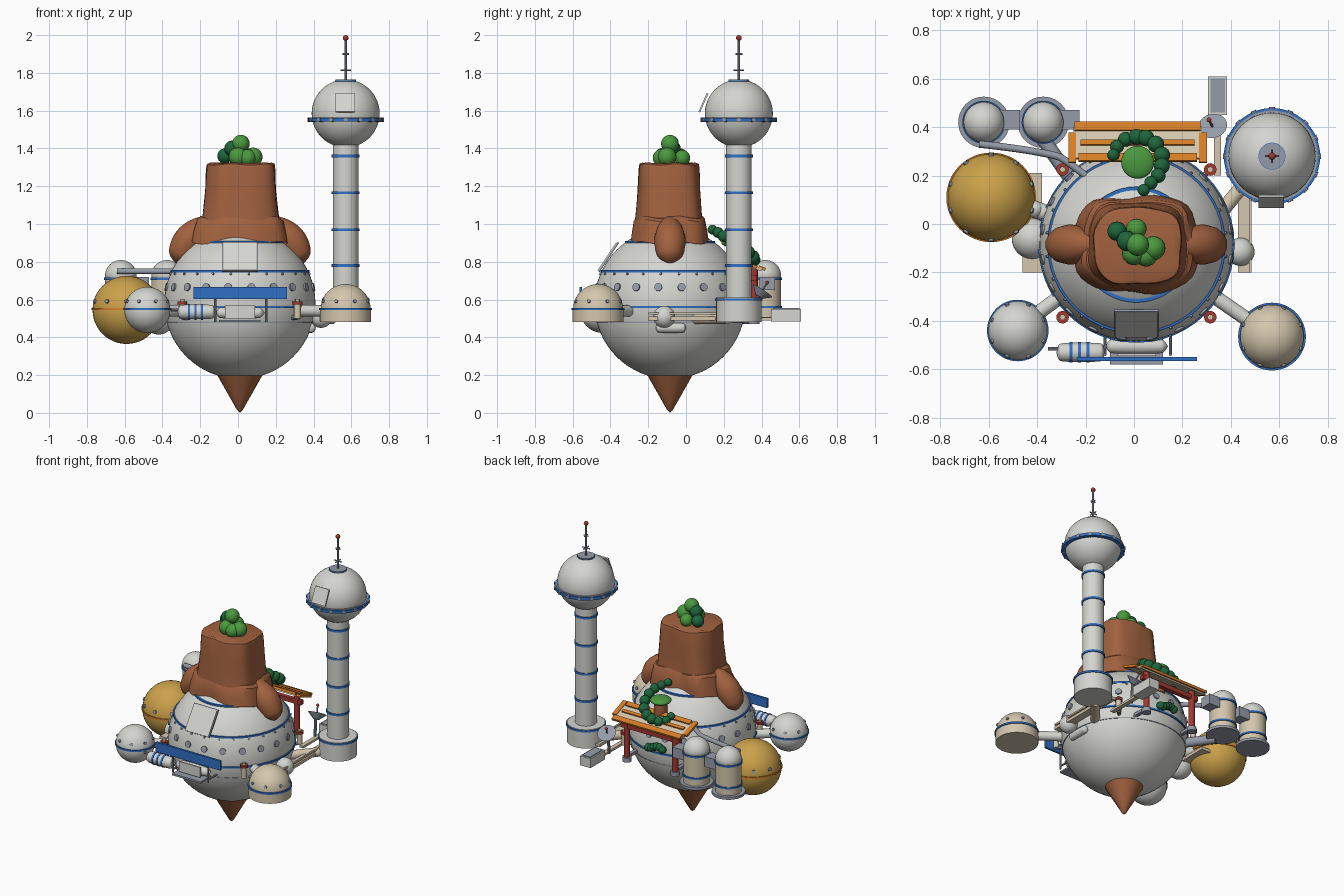
import bpy, bmesh, math
from mathutils import Vector, Matrix

old = bpy.data.objects.get("Cube")
if old:
    bpy.data.objects.remove(old, do_unlink=True)


def paint(name, r, g, b):
    m = bpy.data.materials.new(name)
    m.use_nodes = True
    m.diffuse_color = (r, g, b, 1)
    m.node_tree.nodes["Principled BSDF"].inputs["Base Color"].default_value = (r, g, b, 1)
    return m


WHITE = paint("white", .66, .66, .63)
CREAM = paint("cream", .66, .57, .42)
GOLD = paint("gold", .60, .36, .07)
BLUE = paint("blue", .03, .16, .56)
BROWN = paint("brown", .36, .12, .05)
ORANGE = paint("orange", .68, .21, .02)
RED = paint("red", .36, .04, .03)
LEAF = paint("leaf_green", .07, .32, .05)
DARK = paint("dark_green", .013, .13, .045)
GREY = paint("grey", .30, .33, .39)


# ---- helpers ----
def finish(name, bm, mat):
    me = bpy.data.meshes.new(name)
    bmesh.ops.recalc_face_normals(bm, faces=bm.faces)
    for f in bm.faces:
        f.smooth = True
    bm.to_mesh(me)
    bm.free()
    me.set_sharp_from_angle(angle=math.radians(35))
    me.materials.append(mat)
    ob = bpy.data.objects.new(name, me)
    bpy.context.collection.objects.link(ob)
    return ob


def ball(name, c, r, mat, scale=(1, 1, 1), seg=32):
    bm = bmesh.new()
    bmesh.ops.create_uvsphere(bm, u_segments=seg, v_segments=seg // 2, radius=r,
                              matrix=Matrix.Translation(c) @ Matrix.Diagonal((*scale, 1)))
    return finish(name, bm, mat)


def rod(name, a, b, r, mat, r2=None, seg=24):
    a, b = Vector(a), Vector(b)
    turn = (b - a).to_track_quat('Z', 'Y').to_matrix().to_4x4()
    bm = bmesh.new()
    bmesh.ops.create_cone(bm, cap_ends=True, segments=seg, radius1=r, radius2=r if r2 is None else r2,
                          depth=(b - a).length, matrix=Matrix.Translation((a + b) / 2) @ turn)
    return finish(name, bm, mat)


def box(name, lo, hi, mat, tilt=0):
    lo, hi = Vector(lo), Vector(hi)
    bm = bmesh.new()
    bmesh.ops.create_cube(bm, size=1, matrix=Matrix.Translation((lo + hi) / 2)
                          @ Matrix.Rotation(tilt, 4, 'X') @ Matrix.Diagonal((*(hi - lo), 1)))
    return finish(name, bm, mat)


def lathe(name, x, y, profile, mat, seg=48):
    bm = bmesh.new()
    vs = [bm.verts.new((x + r, y, z)) for r, z in profile]
    es = [bm.edges.new(p) for p in zip(vs, vs[1:])]
    bmesh.ops.spin(bm, geom=vs + es, cent=(x, y, 0), axis=(0, 0, 1), angle=math.tau, steps=seg)
    bmesh.ops.remove_doubles(bm, verts=bm.verts, dist=1e-5)
    return finish(name, bm, mat)


def band(name, x, y, z, r, mat, h=.012, t=.006):
    lathe(name, x, y, [(r - .02, z - h / 2), (r + t, z - h / 2), (r + t, z + h / 2),
                       (r - .02, z + h / 2), (r - .02, z - h / 2)], mat)


def tube(name, pts, mat, radii):
    cu = bpy.data.curves.new(name, 'CURVE')
    cu.dimensions, cu.bevel_depth, cu.bevel_resolution, cu.use_fill_caps = '3D', 1, 5, True
    sp = cu.splines.new('NURBS')
    sp.points.add(len(pts) - 1)
    for p, c, r in zip(sp.points, pts, radii):
        p.co, p.radius = (*c, 1), r
    sp.use_endpoint_u, sp.order_u = True, 3
    cu.materials.append(mat)
    ob = bpy.data.objects.new(name, cu)
    bpy.context.collection.objects.link(ob)


def dome(r, z, n=10):
    return [(r * math.cos(i * math.pi / 2 / n), z + r * math.sin(i * math.pi / 2 / n)) for i in range(n + 1)]


# ---- main globe with bands and portholes ----
CX, CY, CZ, R = .01, -.085, .58, .4
ball("main_globe", (CX, CY, CZ), R, WHITE, seg=64)
for z in (.56, .75, .905):
    band("globe_band", CX, CY, z, math.sqrt(R * R - (z - CZ) ** 2), BLUE)
band("globe_seam", CX, CY, .48, .387, GREY, .006, .003)


def studs(name, x, y, z, cz, r, size, n, mat):
    for i in range(n):
        a = (i + .5) * math.tau / n
        d = Vector((math.cos(a) * math.sqrt(r * r - (z - cz) ** 2), math.sin(a) * math.sqrt(r * r - (z - cz) ** 2), z - cz))
        c = Vector((x, y, cz))
        rod(name, c + d * .97, c + d * (1 + .008 / r), size, mat, seg=12)


studs("porthole", CX, CY, .665, CZ, R, .021, 20, GREY)
studs("rivet", CX, CY, .735, CZ, R, .006, 24, GREY)
box("front_hatch_frame", (-.083, -.413, .732), (.103, -.405, .918), GREY, -.59)
box("front_hatch", (-.078, -.420, .737), (.098, -.407, .913), WHITE, -.59)

# ---- rock: root spike, stump and side lobes ----
lathe("root_spike", CX, CY, [(0, .2), (.125, .21), (.1, .165), (.052, .08), (.015, .015), (0, 0)], BROWN, 24)


def rock(name, levels, x, y, wobble):
    bm, n, rings = bmesh.new(), 48, []
    for z, hx, hy in levels:
        ring = []
        for i in range(n):
            a = i * math.tau / n
            c, s = math.cos(a), math.sin(a)
            k = (abs(c) ** 3.2 + abs(s) ** 3.2) ** (-1 / 3.2)
            k *= 1 + wobble * (math.sin(5 * a + z * 9) + .6 * math.sin(9 * a + 1))
            ring.append(bm.verts.new((x + hx * k * c, y + hy * k * s, z + wobble * .25 * math.sin(6 * a))))
        rings.append(ring)
    for a, b in zip(rings, rings[1:]):
        for i in range(n):
            bm.faces.new((a[i], a[(i + 1) % n], b[(i + 1) % n], b[i]))
    bm.faces.new(rings[0])
    bm.faces.new(rings[-1])
    finish(name, bm, BROWN)


rock("stump", [(.95, .21, .185), (1.04, .2, .175), (1.18, .187, .165), (1.29, .182, .16),
               (1.315, .178, .156), (1.322, .16, .14)], .015, -.09, .016)
rock("stump_skirt", [(.9, .255, .2), (.95, .245, .195), (1.02, .225, .185), (1.035, .205, .175)], .015, -.085, .03)
for s in (-1, 1):
    tube("rock_lobe", [(CX + s * x, CY, z) for x, z in
                       ((.14, 1.02), (.2, .99), (.26, .93), (.3, .87), (.32, .81), (.325, .785))],
         BROWN, (.03, .06, .085, .08, .06, .005))

# ---- bushes on the stump ----
for x, y, z, r, m in ((.015, -.085, 1.425, .047, LEAF), (.08, -.1, 1.355, .05, LEAF), (0, -.12, 1.355, .05, LEAF),
                      (.05, -.13, 1.35, .046, LEAF), (.01, -.02, 1.35, .042, LEAF),
                      (-.07, -.03, 1.36, .04, DARK), (-.03, -.07, 1.4, .042, DARK)):
    ball("bush", (x, y, z), r, m, seg=20)

# ---- tower ----
TX, TY, TZ, TR = .57, .28, 1.585, .18
rod("tower_base", (TX, TY, .48), (TX, TY, .61), .12, WHITE, seg=48)
band("tower_base_band", TX, TY, .6, .12, BLUE)
rod("tower_column", (TX, TY, .6), (TX, TY, 1.45), .068, WHITE, seg=32)
for z in (.78, .97, 1.165, 1.36):
    band("column_band", TX, TY, z, .068, BLUE, .014)
ball("tower_globe", (TX, TY, TZ), TR, WHITE, seg=48)
band("tower_ring", TX, TY, 1.552, .194, BLUE, .02, .005)
band("tower_ring_top", TX, TY, 1.556, .185, GREY, .018, .004)
for i in range(16):
    a = i * math.tau / 16
    d = Vector((math.cos(a), math.sin(a), 0))
    rod("ring_stud", Vector((TX, TY, 1.552)) + d * .17, Vector((TX, TY, 1.552)) + d * .203, .012, GREY, seg=8)
rod("tower_cap", (TX, TY, 1.745), (TX, TY, 1.765), .054, GREY)
band("tower_cap_band", TX, TY, 1.757, .05, BLUE, .006)
rod("mast", (TX, TY, 1.76), (TX, TY, 1.98), .007, GREY, seg=10)
for z, w in ((1.815, .028), (1.9, .018)):
    rod("mast_bar", (TX - w, TY, z), (TX + w, TY, z), .004, GREY, seg=8)
    rod("mast_bar", (TX, TY - w, z), (TX, TY + w, z), .004, GREY, seg=8)
ball("beacon", (TX, TY, 1.985), .015, RED, seg=16)
box("tower_hatch", (.515, .088, 1.588), (.62, .097, 1.697), WHITE, -.42)

# ---- side pods ----
ball("gold_pod", (-.59, .11, .545), .18, GOLD, seg=48)
band("gold_pod_band", -.59, .11, .55, .179, ORANGE)
studs("gold_pod_rivet", -.59, .11, .59, .545, .18, .011, 10, GREY)
ball("white_pod", (-.48, -.44, .545), .122, WHITE, seg=40)
band("white_pod_band", -.48, -.44, .55, .121, BLUE)
studs("white_pod_rivet", -.48, -.44, .59, .545, .122, .009, 8, GREY)
lathe("cream_pod", .57, -.465, [(0, .48), (.135, .48), (.135, .55)] + dome(.132, .55), CREAM)
band("cream_pod_band", .57, -.465, .55, .134, BLUE)
studs("cream_pod_rivet", .57, -.465, .59, .55, .132, .009, 8, GREY)
rod("white_pod_arm", (-.25, -.26, .54), (-.44, -.4, .54), .03, WHITE)
rod("cream_pod_arm", (.26, -.25, .54), (.52, -.43, .54), .03, WHITE)
rod("gold_pod_arm", (-.3, .02, .54), (-.46, .08, .54), .035, WHITE)

# ---- side walkways and small tanks ----
box("right_walkway", (-.46, -.2, .49), (-.38, .21, .51), CREAM)
box("left_walkway", (.43, -.2, .49), (.485, .33, .51), CREAM)
box("left_walkway_rail", (.475, -.2, .52), (.485, .25, .532), CREAM)
rod("tower_bridge", (.36, .05, .5), (.5, .22, .5), .03, CREAM)
ball("left_tank", (.44, -.115, .508), .058, WHITE)
rod("left_tank_pipe", (.33, -.115, .508), (.44, -.115, .508), .03, WHITE)
tube("left_capsule", [(.385, y, .45) for y in (-.16, -.155, -.14, -.02, -.005, 0)], WHITE,
     (.001, .02, .027, .027, .02, .001))
ball("right_tank", (-.42, -.06, .5), .085, WHITE)
ball("right_tank_small", (-.41, .06, .55), .035, WHITE)

# ---- lamps around the globe ----
for sx in (-1, 1):
    for sy in (-1, 1):
        x, y = CX + sx * .305, CY + .005 + sy * .305
        rod("lamp_post", (x, y, .5), (x, y, .575), .018, CREAM, seg=16)
        rod("lamp_cap", (x, y, .575), (x, y, .59), .026, RED, seg=16)
        rod("lamp_tip", (x, y, .59), (x, y, .602), .012, CREAM, seg=12)
        rod("lamp_bracket", (x, y, .505), (x - sx * .08, y - sy * .08, .505), .012, GREY, seg=8)

# ---- front stand: signboard, capsule, tray and striped canister ----
box("signboard", (-.235, -.565, .602), (.26, -.55, .667), BLUE)
tube("stand_capsule", [(x, -.505, .53) for x in (-.115, -.11, -.09, .11, .13, .14)], WHITE,
     (.001, .02, .032, .032, .02, .001))
box("stand_tray", (-.1, -.58, .48), (.12, -.47, .492), GREY)
box("stand_panel", (-.07, -.545, .5), (.09, -.535, .57), WHITE)
for x in (-.12, .15):
    rod("stand_post", (x, -.54, .48), (x, -.54, .61), .006, GREY, seg=8)
    rod("stand_strut", (x, -.54, .5), (x, -.4, .5), .006, GREY, seg=8)
tube("canister", [(x, -.53, .535) for x in (-.32, -.315, -.295, -.14, -.125, -.12)], WHITE,
     (.001, .03, .04, .04, .03, .001))
for x in (-.26, -.225, -.19):
    rod("canister_stripe", (x - .006, -.53, .535), (x + .006, -.53, .535), .0425, BLUE)
rod("canister_nozzle", (-.355, -.515, .545), (-.3, -.515, .545), .008, GREY, seg=10)

# ---- rear storage tanks ----
for x in (-.62, -.375):
    rod("tank_platform", (x, .42, .49), (x, .42, .508), .106, GREY, seg=40)
    rod("tank_body", (x, .42, .508), (x, .42, .725), .083, CREAM, seg=40)
    lathe("tank_dome", x, .42, [(.083, .722)] + dome(.084, .725), WHITE)
    for z in (.56, .71):
        band("tank_band", x, .42, z, .083, BLUE)
    box("tank_coupler", (x + .05, .39, .65), (x + .15, .47, .72), GREY)
tube("feed_pipe", [(-.64, .33, .75), (-.5, .315, .75), (-.33, .285, .75), (-.29, .27, .75), (-.2, .2, .75)],
     GREY, [.015] * 5)
rod("tank_walkway", (-.375, .35, .5), (-.2, .1, .5), .03, GREY)

# ---- rear gate with slatted roof ----
TILT = -.36


def slat(name, x0, x1, y, w, lift, mat):
    z = .81 - (y - .26) * math.tan(-TILT) + lift
    box(name, (x0, y - w / 2, z - .008), (x1, y + w / 2, z + .008), mat, TILT)


slat("roof_panel", -.25, .28, .335, .14, 0, CREAM)
slat("roof_front_beam", -.245, .275, .403, .038, .01, ORANGE)
slat("roof_middle_slat", -.22, .25, .335, .022, .01, ORANGE)
slat("roof_back_beam", -.23, .26, .275, .035, .01, ORANGE)
for x in (-.255, .285):
    slat("roof_end", x - .016, x + .016, .315, .13, .004, ORANGE)
for x in (-.17, .2):
    rod("gate_post", (x, .36, .48), (x, .36, .77), .02, RED, seg=16)
    rod("gate_foot", (x, .36, .47), (x, .36, .5), .03, GREY, seg=16)
    box("gate_bracket", (x - .012, .15, .49), (x + .012, .36, .51), GREY)
box("gate_beam", (-.21, .345, .7), (.24, .375, .73), RED)

# ---- potted tree with vines behind the globe ----
rod("tree_trunk", (.015, .255, .72), (.015, .255, .9), .042, BROWN)
ball("tree_crown", (.015, .255, .9), .068, LEAF, (1, 1, .35))
vine = [(.04, .14, .97), (.07, .17, .955), (.1, .2, .935), (.115, .24, .91), (.115, .285, .88), (.09, .33, .85),
        (.05, .355, .825), (.01, .36, .81), (-.035, .35, .8), (-.07, .32, .805), (-.085, .285, .825)]
for i, c in enumerate(vine):
    ball("vine_leaf", c, .026 + .01 * math.sin(i * math.pi / 10), DARK, seg=14)
for i in range(6):
    ball("low_vine_leaf", (-.05 + i * .022, .33, .6 + .012 * math.sin(i)), .026, DARK, seg=14)

# ---- rear dish and equipment case ----
rod("dish_mount", (.33, .37, .49), (.33, .38, .62), .01, GREY, seg=10)
rod("dish", (.33, .385, .615), (.325, .405, .645), .02, GREY, r2=.06, seg=28)
rod("dish_feed", (.325, .4, .64), (.31, .43, .69), .005, GREY, seg=8)
ball("dish_tip", (.31, .43, .69), .01, RED, seg=12)
box("equipment_case", (.305, .45, .485), (.385, .61, .55), WHITE)
box("case_lid", (.315, .46, .55), (.375, .6, .555), GREY)
box("case_beam", (.33, .2, .49), (.36, .46, .505), CREAM)
